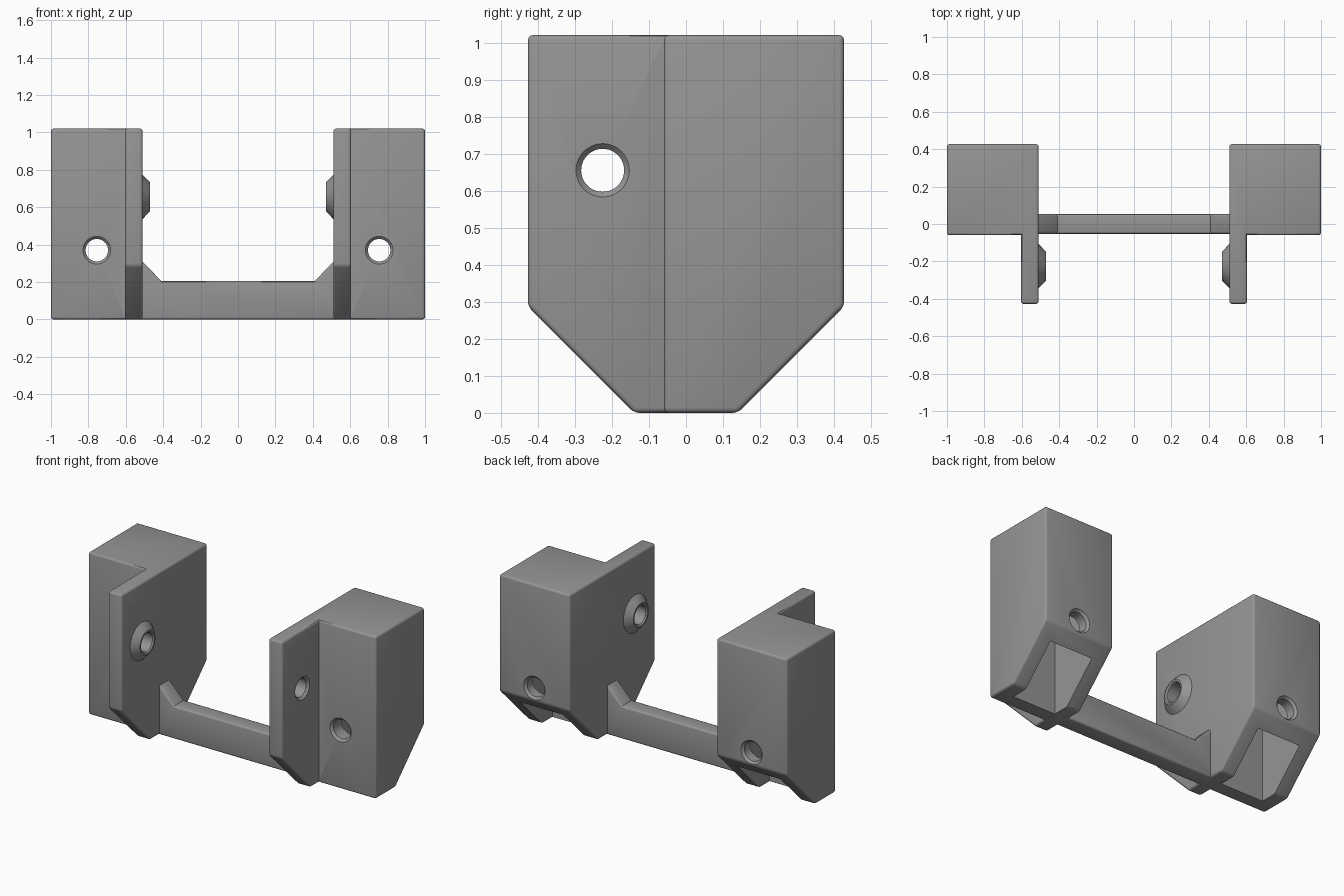
import bpy, bmesh, math
from mathutils import Vector

if "Cube" in bpy.data.objects:
    bpy.data.objects.remove(bpy.data.objects["Cube"])

grey = bpy.data.materials.new("mid grey")
grey.diffuse_color = (0.3, 0.3, 0.3, 1)
grey.use_nodes = True
grey.node_tree.nodes["Principled BSDF"].inputs["Base Color"].default_value = grey.diffuse_color


def finish(name, bm):
    bmesh.ops.recalc_face_normals(bm, faces=bm.faces)
    me = bpy.data.meshes.new(name)
    bm.to_mesh(me)
    bm.free()
    me.materials.append(grey)
    ob = bpy.data.objects.new(name, me)
    bpy.context.collection.objects.link(ob)
    return ob


def prism(points, depth):
    """Extrude a 3D outline along a vector."""
    bm = bmesh.new()
    face = bm.faces.new([bm.verts.new(p) for p in points])
    new = bmesh.ops.extrude_face_region(bm, geom=[face])["geom"]
    bmesh.ops.translate(bm, vec=depth, verts=[v for v in new if isinstance(v, bmesh.types.BMVert)])
    bmesh.ops.recalc_face_normals(bm, faces=bm.faces)
    return bm


def round_edges(bm, width):
    """Round the convex edges only."""
    edges = [e for e in bm.edges if e.calc_face_angle_signed(0) > 0.3]
    bmesh.ops.bevel(bm, geom=edges, offset=width, segments=3, profile=0.5,
                    affect='EDGES', clamp_overlap=True)


def lathe(name, profile, origin, axis, closed=False, steps=48):
    """Spin (distance, radius) points around an axis."""
    bm = bmesh.new()
    rot = Vector((0, 0, 1)).rotation_difference(Vector(axis))
    rings = []
    for d, r in profile:
        rings.append([bm.verts.new(Vector(origin) + rot @ Vector((
            r * math.cos(2 * math.pi * i / steps), r * math.sin(2 * math.pi * i / steps), d)))
            for i in range(steps)])
    pairs = list(zip(rings, rings[1:]))
    if closed:
        pairs.append((rings[-1], rings[0]))
    else:
        bm.faces.new(rings[0])
        bm.faces.new(rings[-1])
    for a, b in pairs:
        for i in range(steps):
            j = (i + 1) % steps
            bm.faces.new((a[i], a[j], b[j], b[i]))
    return finish(name, bm)


def cut(ob, cutter):
    cutter.hide_render = True
    cutter.hide_viewport = True
    m = ob.modifiers.new("cut", 'BOOLEAN')
    m.operation = 'DIFFERENCE'
    m.solver = 'EXACT'
    m.object = cutter


def mirror(ob):
    ob.modifiers.new("mirror", 'MIRROR').use_clip = False


def smooth(ob):
    bpy.ops.object.select_all(action='DESELECT')
    ob.select_set(True)
    bpy.context.view_layer.objects.active = ob
    bpy.ops.object.shade_smooth_by_angle(angle=math.radians(30))


# L-shaped housing: box with a forward plate, sloped at the bottom
H, D = 1.02, 0.427
outline = [(0.51, -D), (0.605, -D), (0.605, -0.06), (1, -0.06), (1, D), (0.51, D)]
bm = prism([(x, y, 0) for x, y in outline], (0, 0, H))
for s in (-1, 1):
    res = bmesh.ops.bisect_plane(bm, geom=bm.verts[:] + bm.edges[:] + bm.faces[:],
                                 plane_co=(0, s * 0.14, 0), plane_no=(0, s, -1), clear_outer=True)
    rim = [g for g in res["geom_cut"] if isinstance(g, bmesh.types.BMEdge)]
    bmesh.ops.contextual_create(bm, geom=rim)
bmesh.ops.recalc_face_normals(bm, faces=bm.faces)
round_edges(bm, 0.014)
housing = finish("housing", bm)

# Hollow open at the sloped underside
bm = prism([(0.605, 0.035, -0.1), (0.905, 0.035, -0.1), (0.905, 0.355, -0.1), (0.605, 0.355, -0.1)],
           (0, 0, 1.02))
cut(housing, finish("cavity_cutter", bm))

# Through holes with eased rims
R, c = 0.06, 0.014
cut(housing, lathe("screw_hole_cutter",
                   [(-0.02, R + c), (0, R + c), (c, R), (0.487 - c, R), (0.487, R + c), (0.51, R + c)],
                   (0.755, -0.06, 0.37), (0, 1, 0)))
cut(housing, lathe("pivot_hole_cutter",
                   [(-0.03, 0.058), (0.095 - c, 0.058), (0.095, 0.058 + c), (0.12, 0.058 + c)],
                   (0.51, -0.225, 0.655), (1, 0, 0)))
smooth(housing)
mirror(housing)

# Conical boss around the pivot hole
boss = lathe("pivot_boss", [(-0.01, 0.118), (0.0, 0.118), (0.037, 0.08), (0.04, 0.076),
                            (0.04, 0.066), (0.032, 0.058), (-0.01, 0.058)],
             (0.51, -0.225, 0.655), (-1, 0, 0), closed=True)
smooth(boss)
mirror(boss)

# Cross beam with gusseted ends
half = [(0.55, 0), (0.55, 0.35), (0.41, 0.205)]
pts = half + [(-x, z) for x, z in reversed(half)]
bm = prism([(x, -0.053, z) for x, z in pts], (0, 0.106, 0))
round_edges(bm, 0.012)
beam = finish("cross_beam", bm)
smooth(beam)
